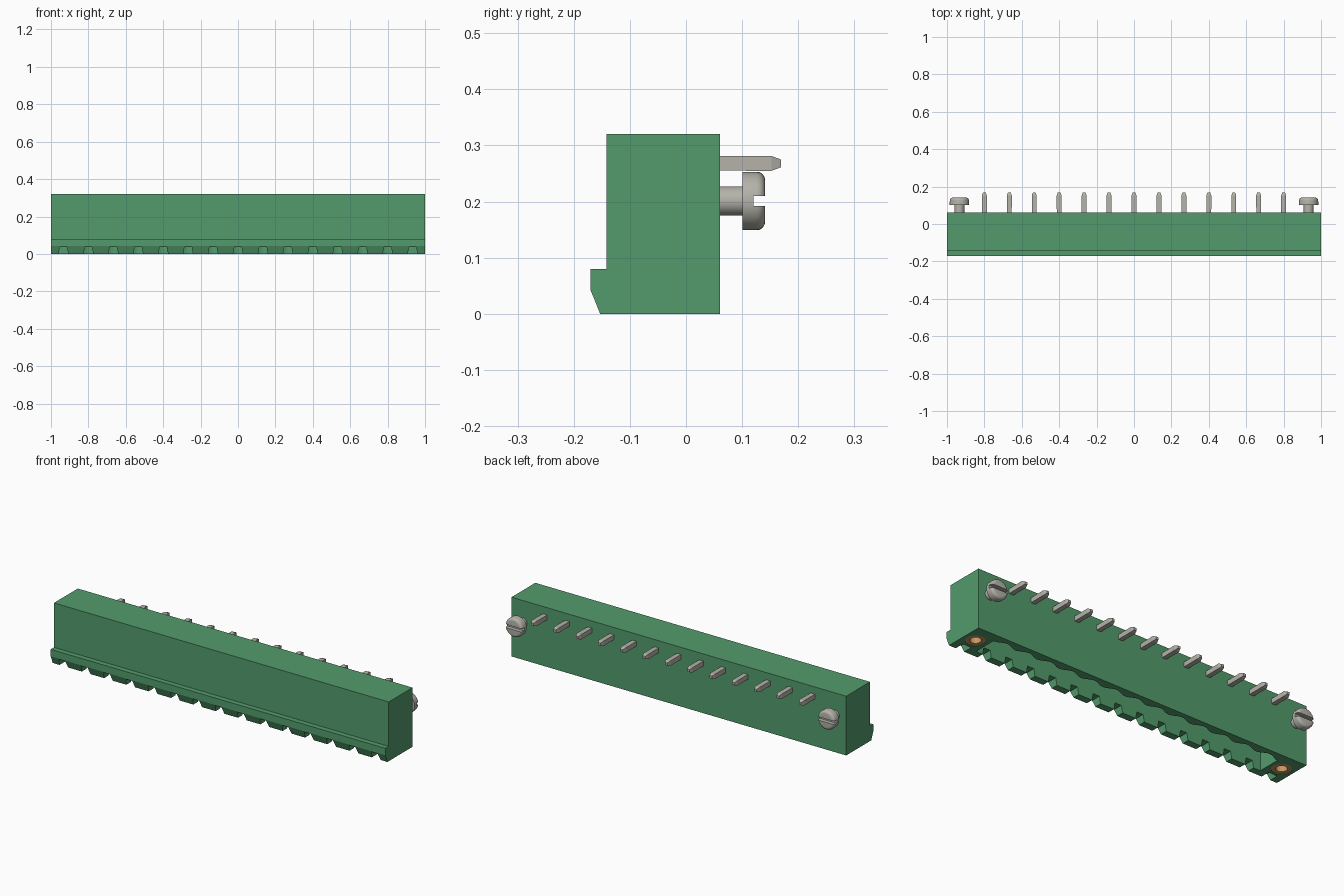
import bpy, bmesh, math
from mathutils import Matrix, Vector

cube = bpy.data.objects.get("Cube")
if cube:
    bpy.data.objects.remove(cube, do_unlink=True)


def material(name, rgb):
    m = bpy.data.materials.new(name)
    m.use_nodes = True
    m.diffuse_color = (*rgb, 1)
    m.node_tree.nodes["Principled BSDF"].inputs["Base Color"].default_value = (*rgb, 1)
    return m


GREEN = material("green plastic", (0.085, 0.33, 0.15))
STEEL = material("pale steel", (0.46, 0.45, 0.40))
BRASS = material("brass", (0.55, 0.32, 0.13))

PITCH = 2 / 15
PIN_X = [PITCH * (i - 6) for i in range(13)]
SCREW_X = 7 * PITCH


def finish(name, bm, mat):
    bmesh.ops.remove_doubles(bm, verts=bm.verts, dist=1e-5)
    bmesh.ops.recalc_face_normals(bm, faces=bm.faces)
    me = bpy.data.meshes.new(name)
    bm.to_mesh(me)
    bm.free()
    me.materials.append(mat)
    ob = bpy.data.objects.new(name, me)
    bpy.context.collection.objects.link(ob)
    return ob


def add_prism(bm, points, axis, lo, hi):
    """Extrude a 2D outline along axis 0, 1 or 2."""
    def at(p, d):
        c = list(p)
        c.insert(axis, d)
        return bm.verts.new(c)
    a = [at(p, lo) for p in points]
    b = [at(p, hi) for p in points]
    bm.faces.new(a)
    bm.faces.new(b[::-1])
    n = len(points)
    for i in range(n):
        j = (i + 1) % n
        bm.faces.new((a[i], b[i], b[j], a[j]))


def lathe(name, profile, matrix, mat, steps=32):
    """Turn an open (radius, height) profile about local z."""
    bm = bmesh.new()
    vs = [bm.verts.new((r, 0, h)) for r, h in profile]
    es = [bm.edges.new(pair) for pair in zip(vs, vs[1:])]
    bmesh.ops.spin(bm, geom=vs + es, cent=(0, 0, 0), axis=(0, 0, 1),
                   angle=math.tau, steps=steps, use_duplicate=False)
    bm.transform(matrix)
    return finish(name, bm, mat)


def cut(ob, cutter):
    mod = ob.modifiers.new("cut", "BOOLEAN")
    mod.operation = "DIFFERENCE"
    mod.solver = "EXACT"
    mod.object = cutter
    cutter.hide_render = True
    bpy.context.view_layer.update()
    deps = bpy.context.evaluated_depsgraph_get()
    me = bpy.data.meshes.new_from_object(ob.evaluated_get(deps))
    ob.modifiers.clear()
    ob.data = me
    bpy.data.objects.remove(cutter, do_unlink=True)


def smooth(ob):
    bpy.ops.object.select_all(action="DESELECT")
    ob.select_set(True)
    bpy.context.view_layer.objects.active = ob
    bpy.ops.object.shade_smooth_by_angle(angle=math.radians(35))


# Housing with a chamfered lip along the front
bm = bmesh.new()
add_prism(bm, [(-0.142, 0.32), (0.061, 0.32), (0.061, 0), (-0.153, 0),
               (-0.17, 0.042), (-0.17, 0.08), (-0.142, 0.08)], 0, -1, 1)
housing = finish("housing", bm, GREEN)

# Socket open at the bottom, its rear wall scalloped around each pin
END = 6.5 * PITCH
outline = [(-END, -0.115), (END, -0.115)]
WAVES = 13 * 12
for i in range(WAVES + 1):
    x = END - 2 * END * i / WAVES
    outline.append((x, 0.022 + 0.011 * math.cos(math.tau * x / PITCH)))
bm = bmesh.new()
add_prism(bm, outline, 2, -0.05, 0.245)
cut(housing, finish("socket_cutter", bm, GREEN))

# Tapered coding notches through the front lip
bm = bmesh.new()
for x in [-SCREW_X, *PIN_X, SCREW_X]:
    add_prism(bm, [(x - 0.03, -0.02), (x + 0.03, -0.02),
                   (x + 0.019, 0.038), (x - 0.019, 0.038)], 1, -0.2, -0.103)
cut(housing, finish("notch_cutter", bm, GREEN))

for side, s in (("left", 1), ("right", -1)):
    # Threaded insert in the end flange
    spot = Matrix.Translation((s * SCREW_X, -0.04, 0))
    cut(housing, lathe("hole_cutter", [(0, -0.02), (0.05, -0.02), (0.05, 0.1), (0, 0.1)],
                       spot, GREEN))
    insert = lathe(side + "_threaded_insert",
                   [(0, 0.08), (0.028, 0.08), (0.028, 0.002), (0.0495, 0.002),
                    (0.0495, 0.099), (0, 0.099)], spot, BRASS)
    smooth(insert)

    # Slotted screw standing out of the back
    place = Matrix.Translation((s * SCREW_X, 0, 0.201)) @ Matrix.Rotation(-math.pi / 2, 4, "X")
    profile = [(0, 0.055), (0.026, 0.055), (0.026, 0.101), (0.052, 0.101)]
    for k in range(6):
        a = k * math.pi / 10
        profile.append((0.037 + 0.015 * math.cos(a), 0.126 + 0.015 * math.sin(a)))
    screw = lathe(side + "_screw", profile + [(0, 0.141)], place, STEEL)
    bm = bmesh.new()
    x = s * SCREW_X
    add_prism(bm, [(x - 0.08, 0.12), (x + 0.08, 0.12),
                   (x + 0.08, 0.2), (x - 0.08, 0.2)], 2, 0.192, 0.21)
    cut(screw, finish("slot_cutter", bm, STEEL))
    smooth(screw)

# Right-angle contact pins with tapered ends
PATH = [((0, -0.04, 0.07), 0.007), ((0, -0.04, 0.09), 0.0125),
        ((0, -0.04, 0.268), 0.0125), ((0, 0.152, 0.268), 0.0133),
        ((0, 0.169, 0.268), 0.007)]
for n, x in enumerate(PIN_X, 1):
    bm = bmesh.new()
    rings = []
    for i, (p, h) in enumerate(PATH):
        # Ring direction: upright leg, mitred bend, then level leg
        d = Vector((0, 0, 1)) if i < 2 else Vector((0, 1, 0))
        side_dir = Vector((0, 1, 0)) if i < 2 else Vector((0, 0, -1))
        if i == 2:
            side_dir = Vector((0, 1, -1))
        rings.append([bm.verts.new(Vector(p) + Vector((x + a * h, 0, 0)) + side_dir * b * h)
                      for a, b in ((-1, -1), (1, -1), (1, 1), (-1, 1))])
    for r, q in zip(rings, rings[1:]):
        for j in range(4):
            k = (j + 1) % 4
            bm.faces.new((r[j], r[k], q[k], q[j]))
    bm.faces.new(rings[0])
    bm.faces.new(rings[-1])
    finish(f"contact_pin_{n}", bm, STEEL)
